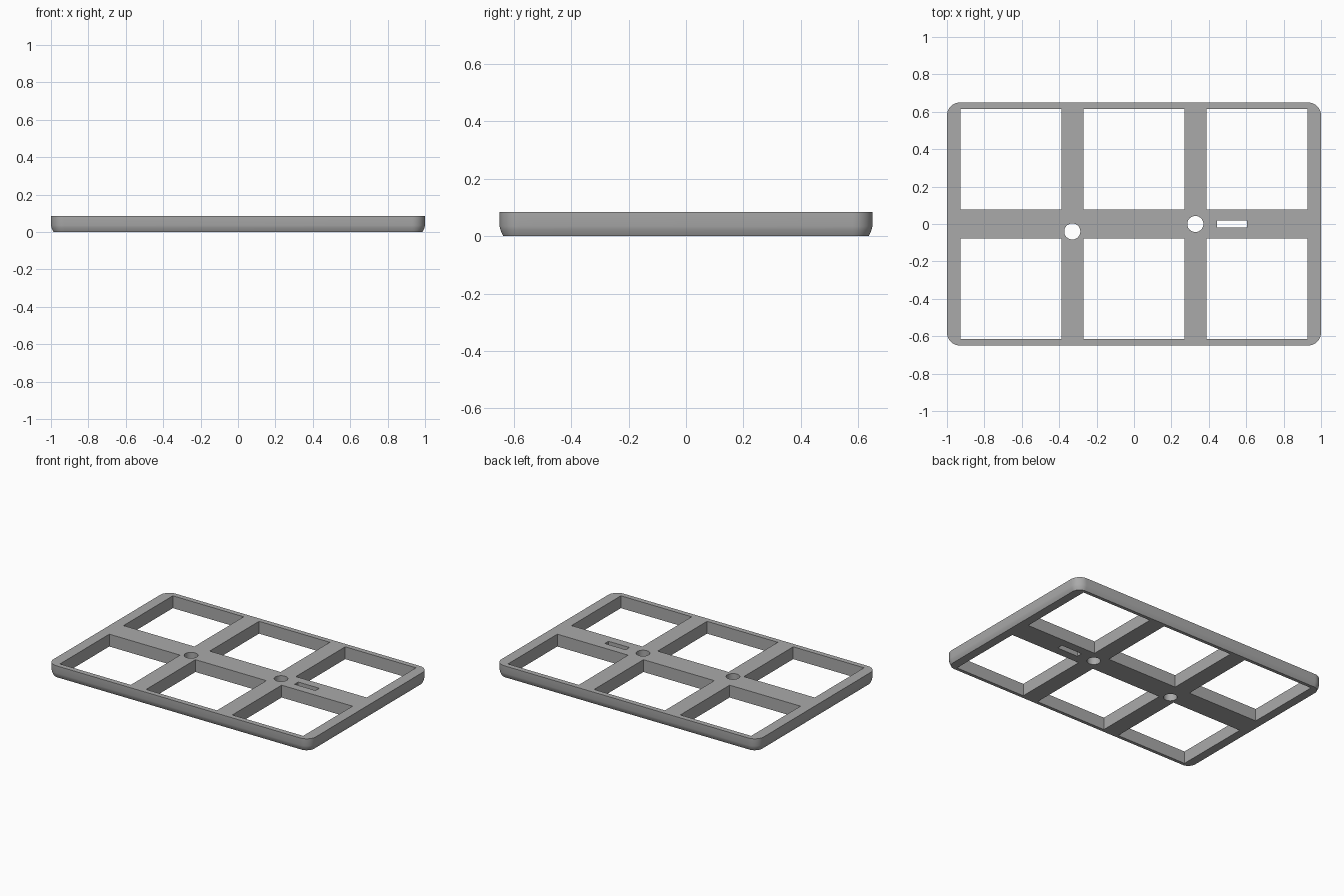
import bpy, bmesh, math

if "Cube" in bpy.data.objects:
    bpy.data.objects.remove(bpy.data.objects["Cube"])

HALF_X, HALF_Y, HEIGHT, CORNER = 1.0, 0.65, 0.085, 0.07


def make_material(name, value):
    mat = bpy.data.materials.new(name)
    mat.use_nodes = True
    colour = (value, value, value, 1)
    mat.diffuse_color = colour
    mat.node_tree.nodes["Principled BSDF"].inputs["Base Color"].default_value = colour
    return mat


def rounded_rectangle(inset, segments=12):
    """Outline of the tray, pulled in by the inset."""
    radius = CORNER - inset
    points = []
    for corner, (sx, sy) in enumerate([(1, 1), (-1, 1), (-1, -1), (1, -1)]):
        for i in range(segments + 1):
            a = math.pi / 2 * (corner + i / segments)
            points.append((sx * (HALF_X - CORNER) + radius * math.cos(a),
                           sy * (HALF_Y - CORNER) + radius * math.sin(a)))
    return points


def circle(cx, cy, radius, sides=40):
    angles = [2 * math.pi * i / sides for i in range(sides)]
    return [(cx + radius * math.cos(a), cy + radius * math.sin(a)) for a in angles]


def rectangle(cx, cy, width, depth):
    w, d = width / 2, depth / 2
    return [(cx - w, cy - d), (cx + w, cy - d), (cx + w, cy + d), (cx - w, cy + d)]


def loft(bm, layers):
    """Closed solid through (outline, z) layers from bottom to top."""
    rings = [[bm.verts.new((x, y, z)) for x, y in outline] for outline, z in layers]
    for low, high in zip(rings, rings[1:]):
        for i in range(len(low)):
            j = (i + 1) % len(low)
            bm.faces.new((low[i], low[j], high[j], high[i]))
    bm.faces.new(rings[0][::-1])
    bm.faces.new(rings[-1])


def make_object(name, bm):
    mesh = bpy.data.meshes.new(name)
    bm.to_mesh(mesh)
    bm.free()
    obj = bpy.data.objects.new(name, mesh)
    bpy.context.collection.objects.link(obj)
    return obj


# Slab with a softened lower outer edge
bm = bmesh.new()
loft(bm, [(rounded_rectangle(inset), z) for inset, z in
          [(0.013, 0), (0.009, 0.008), (0.003, 0.022), (0, 0.035), (0, HEIGHT)]])
frame = make_object("grid_frame", bm)
frame.data.materials.append(make_material("grey", 0.4))

# Openings: six square windows, two round holes and a slot
openings = [rectangle(x, y, 0.54, 0.537)
            for x in (-0.657, 0, 0.657) for y in (-0.346, 0.346)]
openings += [circle(-0.33, -0.04, 0.043), circle(0.328, 0, 0.043),
             rectangle(0.525, 0, 0.16, 0.04)]
bm = bmesh.new()
for outline in openings:
    loft(bm, [(outline, -0.1), (outline, HEIGHT + 0.1)])
cutter = make_object("opening_cutter", bm)
cutter.hide_render = True

# Cut the openings through the slab
cut = frame.modifiers.new("openings", "BOOLEAN")
cut.operation = "DIFFERENCE"
cut.solver = "EXACT"
cut.object = cutter
bpy.context.view_layer.objects.active = frame
frame.select_set(True)
bpy.ops.object.modifier_apply(modifier=cut.name)
bpy.data.objects.remove(cutter)
bpy.ops.object.shade_smooth_by_angle(angle=math.radians(30))
